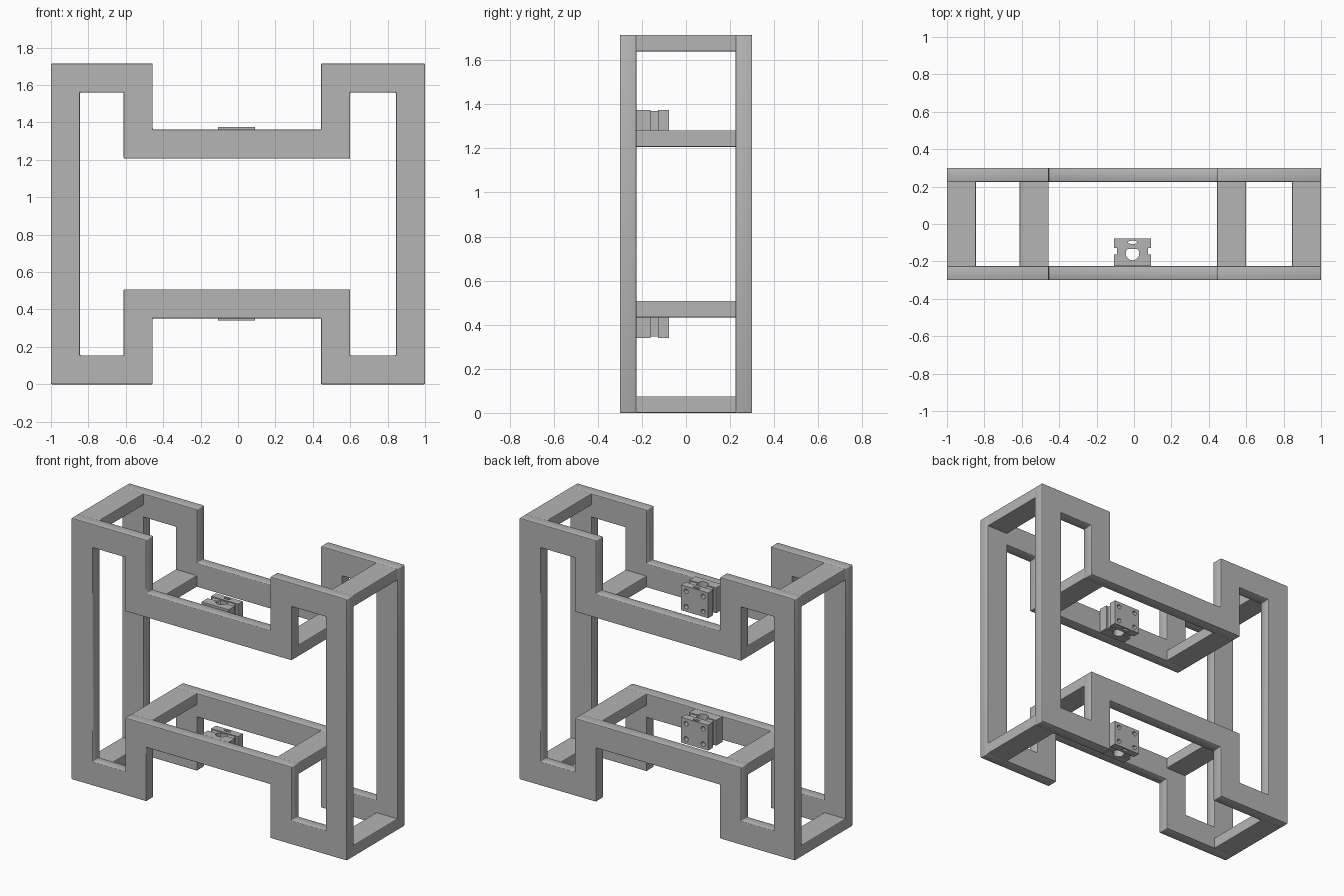
import bpy, bmesh, math
from mathutils import Matrix, Vector

if "Cube" in bpy.data.objects:
    bpy.data.objects.remove(bpy.data.objects["Cube"], do_unlink=True)

grey = bpy.data.materials.new("machined grey")
grey.use_nodes = True
colour = (0.46, 0.46, 0.46, 1)
grey.diffuse_color = colour
grey.node_tree.nodes["Principled BSDF"].inputs["Base Color"].default_value = colour

HEIGHT, DEPTH, RAIL, BAR = 1.715, 0.3, 0.155, 0.075
MID = HEIGHT / 2
CX = -0.006           # centre of the notches


def make(name, bm):
    bmesh.ops.recalc_face_normals(bm, faces=bm.faces)
    mesh = bpy.data.meshes.new(name)
    bm.to_mesh(mesh)
    bm.free()
    ob = bpy.data.objects.new(name, mesh)
    bpy.context.collection.objects.link(ob)
    mesh.materials.append(grey)
    return ob


def add_box(bm, low, high):
    low, high = Vector(low), Vector(high)
    m = Matrix.Translation((low + high) / 2) @ Matrix.Diagonal((*(high - low), 1))
    bmesh.ops.create_cube(bm, size=1, matrix=m)


def add_rod(bm, centre, radius, length, rotation=Matrix(), sides=24):
    bmesh.ops.create_cone(bm, cap_ends=True, segments=sides, radius1=radius, radius2=radius,
                          depth=length, matrix=Matrix.Translation(centre) @ rotation)


def soften(ob):
    mod = ob.modifiers.new("soft edges", 'BEVEL')
    mod.width, mod.segments, mod.limit_method = 0.005, 2, 'ANGLE'


def outline(left, right, low, notch_left, notch_right, notch):
    """H-shaped loop, mirrored about the middle height."""
    lower = [(left, low), (notch_left, low), (notch_left, notch),
             (notch_right, notch), (notch_right, low), (right, low)]
    return lower + [(x, HEIGHT - z) for x, z in reversed(lower)]


def side_frame(name, y):
    """Flat H-shaped ring standing upright."""
    curve = bpy.data.curves.new(name, 'CURVE')
    curve.dimensions, curve.fill_mode, curve.extrude = '2D', 'BOTH', BAR / 2
    loops = (outline(-1, 1, 0, CX - 0.45, CX + 0.45, 0.353),
             outline(RAIL - 1, 1 - RAIL, RAIL, CX - 0.605, CX + 0.605, 0.508))
    for loop in loops:
        spline = curve.splines.new('POLY')
        spline.points.add(len(loop) - 1)
        for point, (x, z) in zip(spline.points, loop):
            point.co = (x, z, 0, 1)
        spline.use_cyclic_u = True
    helper = bpy.data.objects.new(name + " outline", curve)
    bpy.context.collection.objects.link(helper)
    mesh = bpy.data.meshes.new_from_object(helper.evaluated_get(
        bpy.context.evaluated_depsgraph_get()))
    bpy.data.objects.remove(helper)
    bm = bmesh.new()
    bm.from_mesh(mesh)
    bpy.data.meshes.remove(mesh)
    bmesh.ops.remove_doubles(bm, verts=bm.verts, dist=0.0005)
    bm.transform(Matrix.Translation((0, y, 0)) @ Matrix.Rotation(math.pi / 2, 4, 'X'))
    soften(make(name, bm))


side_frame("front_frame", BAR / 2 - DEPTH)
side_frame("back_frame", DEPTH - BAR / 2)

# Cross bars joining the two frames
inner = DEPTH - BAR + 0.005
for side, s in (("right", -1), ("left", 1)):
    outer_x = sorted((s, s * (1 - RAIL)))
    notch_x = sorted((CX + s * 0.45, CX + s * 0.605))
    for part, (x0, x1), z in (("bottom", outer_x, 0), ("lower", notch_x, 0.508 - BAR),
                              ("upper", notch_x, HEIGHT - 0.508),
                              ("top", outer_x, HEIGHT - BAR)):
        bm = bmesh.new()
        add_box(bm, (x0, -inner, z), (x1, inner, z + BAR))
        soften(make(f"{part}_{side}_cross_bar", bm))


def clamp_block(name, z):
    """Two bolted jaws around a recessed core, on the inside of the front rail."""
    x, half, tall = CX - 0.002, 0.098, 0.083
    jaws = (("front_jaw", -0.225, -0.162, half, tall), ("core", -0.162, -0.127, half - 0.015, tall - 0.006),
            ("back_jaw", -0.127, -0.078, half, tall))

    # Bore, slit and bolt holes
    bm = bmesh.new()
    add_rod(bm, (x, -0.158, z), 0.036, 0.4)
    bore = [v for v in bm.verts]
    for v in bore:
        v.co.y = min(v.co.y, -0.134)
    add_rod(bm, (0, 0, 0), 0.025, 0.4)
    for v in list(bm.verts)[len(bore):]:
        v.co = (x + v.co.x, -0.098 + v.co.y * 0.35, z + v.co.z)
    turn = Matrix.Rotation(math.pi / 2, 4, 'X')
    for sx in (-1, 1):
        for sz in (-1, 1):
            add_rod(bm, (x + sx * 0.062, -0.078, z + sz * 0.05), 0.015, 0.06, turn, 16)
    bmesh.ops.remove_doubles(bm, verts=bm.verts, dist=0.0001)
    cutter = make(name + "_cutter", bm)
    cutter.hide_render = True

    for part, y0, y1, w, h in jaws:
        bm = bmesh.new()
        add_box(bm, (x - w, y0, z - h), (x + w, y1, z + h))
        ob = make(f"{name}_{part}", bm)
        mod = ob.modifiers.new("holes", 'BOOLEAN')
        mod.operation, mod.solver, mod.object = 'DIFFERENCE', 'EXACT', cutter
        bpy.context.view_layer.objects.active = ob
        bpy.ops.object.modifier_apply(modifier=mod.name)
    bpy.data.objects.remove(cutter, do_unlink=True)


clamp_block("lower_clamp", 0.423)
clamp_block("upper_clamp", HEIGHT - 0.423)
